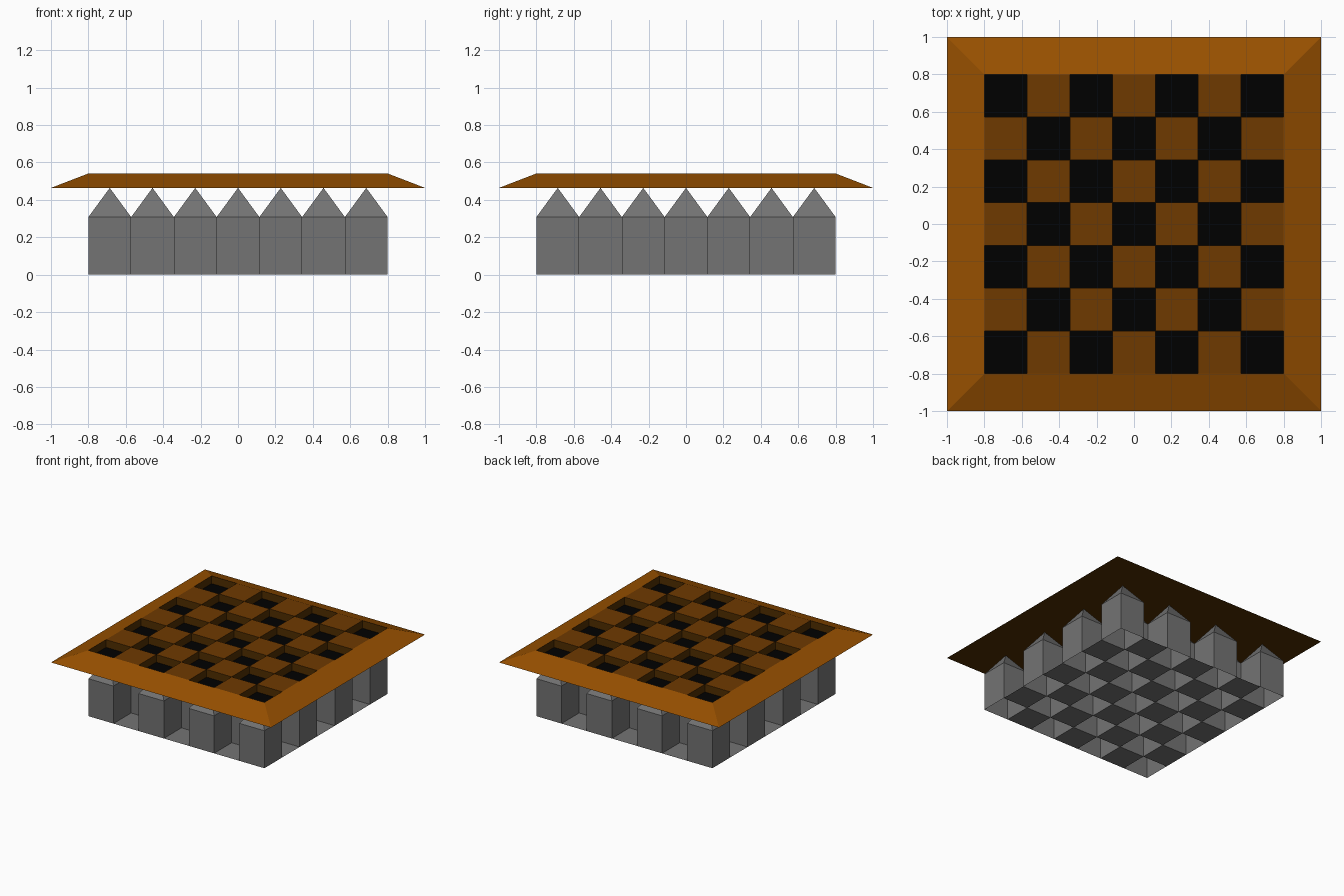
import bpy
import bmesh

if "Cube" in bpy.data.objects:
    bpy.data.objects.remove(bpy.data.objects["Cube"])

N = 7
HALF = 0.8
CELL = 2 * HALF / N
R = CELL / 2
SHOULDER, UNDER, TOP = 0.308, 0.464, 0.541
PIT = UNDER + 0.014


def material(name, color):
    m = bpy.data.materials.new(name)
    m.use_nodes = True
    m.diffuse_color = (*color, 1)
    m.node_tree.nodes["Principled BSDF"].inputs["Base Color"].default_value = (*color, 1)
    return m


stone = material("grey stone", (0.173, 0.173, 0.173))
rim_wood = material("orange brown wood", (0.31, 0.08, 0.0))
board_wood = material("brown wood", (0.157, 0.041, 0.0))
dark_wood = material("dark brown wood", (0.08, 0.026, 0.0))
black = material("black", (0.0, 0.0, 0.0))


def finish(name, bm, mat):
    bmesh.ops.remove_doubles(bm, verts=bm.verts, dist=0.0005)
    mesh = bpy.data.meshes.new(name)
    bm.to_mesh(mesh)
    bm.free()
    mesh.materials.append(mat)
    obj = bpy.data.objects.new(name, mesh)
    bpy.context.collection.objects.link(obj)


def face(bm, points):
    bm.faces.new([bm.verts.new(p) for p in points])


def ring(x, y, r, z):
    """Corners of a level square, anticlockwise from above."""
    return [(x + sx * r, y + sy * r, z) for sx, sy in ((-1, -1), (1, -1), (1, 1), (-1, 1))]


def band(bm, low, high, inward=False):
    """Four sides joining two squares."""
    for k in range(4):
        n = (k + 1) % 4
        side = [low[k], low[n], high[n], high[k]]
        face(bm, side[::-1] if inward else side)


def cells(parity):
    for i in range(N):
        for j in range(N):
            if (i + j) % 2 == parity:
                yield (i + 0.5) * CELL - HALF, (j + 0.5) * CELL - HALF


# Base: hollow pointed pillars joined by floor squares
bm = bmesh.new()
for x, y in cells(0):
    shoulder = ring(x, y, R, SHOULDER)
    band(bm, ring(x, y, R, 0), shoulder)
    for k in range(4):
        face(bm, [shoulder[k], shoulder[(k + 1) % 4], (x, y, UNDER)])
for x, y in cells(1):
    face(bm, ring(x, y, R, 0))
finish("pillar_base", bm, stone)

# Sloping rim around the board
bm = bmesh.new()
band(bm, ring(0, 0, 1, UNDER), ring(0, 0, HALF, TOP))
finish("board_rim", bm, rim_wood)

# Raised squares of the board
bm = bmesh.new()
for x, y in cells(1):
    face(bm, ring(x, y, R, TOP))
finish("raised_squares", bm, board_wood)

# Pit walls and flat underside
bm = bmesh.new()
for x, y in cells(0):
    band(bm, ring(x, y, R, PIT), ring(x, y, R, TOP), inward=True)
face(bm, ring(0, 0, 1, UNDER)[::-1])
finish("pit_walls_and_underside", bm, dark_wood)

# Black floors of the pits
bm = bmesh.new()
for x, y in cells(0):
    face(bm, ring(x, y, R, PIT))
finish("pit_floors", bm, black)
